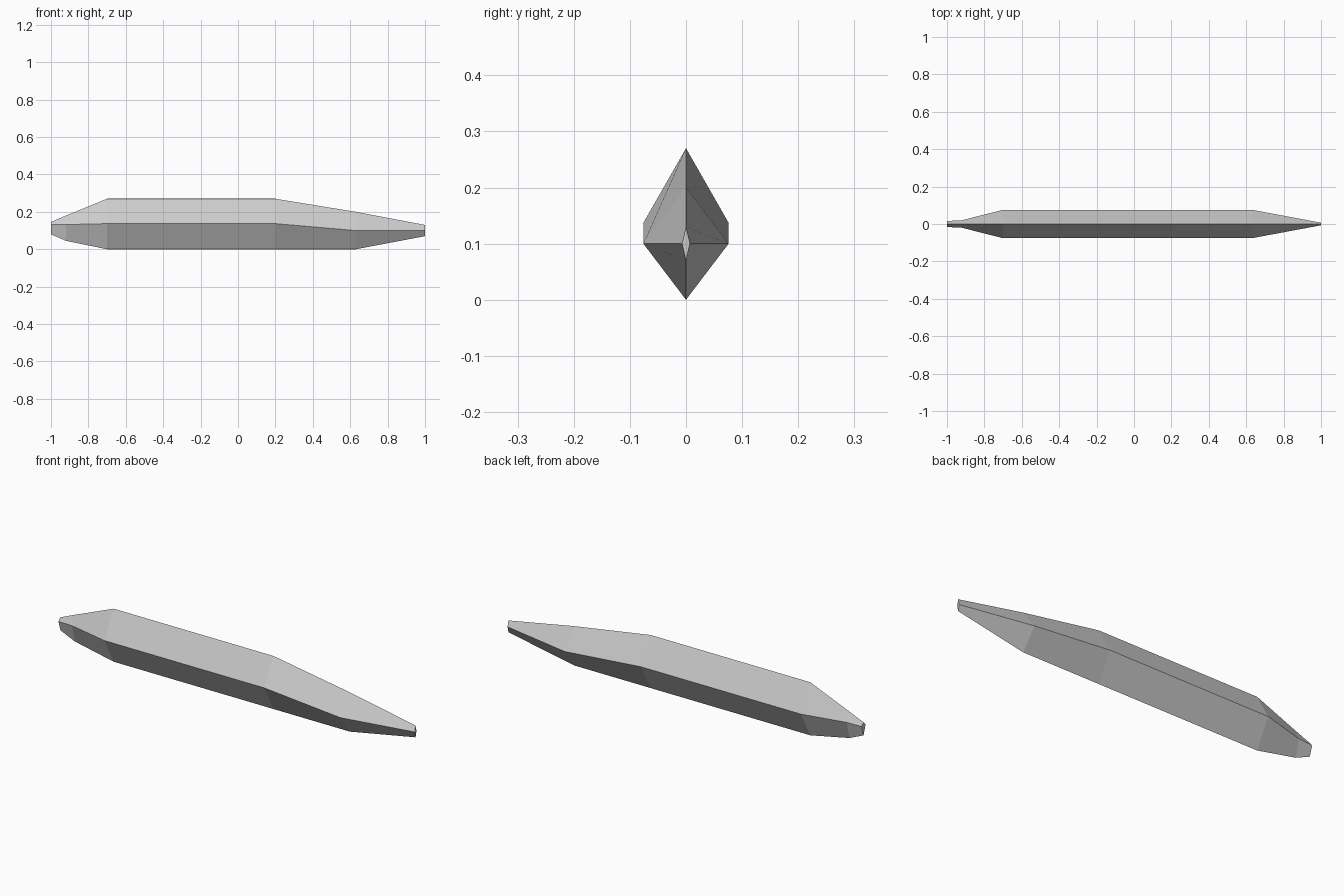
import bpy
import bmesh

cube = bpy.data.objects.get("Cube")
if cube:
    bpy.data.objects.remove(cube, do_unlink=True)

# Plain grey finish
grey = bpy.data.materials.new("light_grey")
grey.use_nodes = True
colour = (0.6, 0.6, 0.6, 1.0)
grey.diffuse_color = colour
grey.node_tree.nodes["Principled BSDF"].inputs["Base Color"].default_value = colour

# Diamond sections along the hull: x, half width, bottom, widest height, top
SECTIONS = [
    (-1.00, 0.016, 0.080, 0.131, 0.146),
    (-0.92, 0.020, 0.045, 0.132, 0.180),
    (-0.70, 0.076, 0.000, 0.137, 0.270),
    (0.20, 0.076, 0.000, 0.137, 0.270),
    (0.63, 0.076, 0.000, 0.100, 0.200),
    (1.00, 0.007, 0.070, 0.100, 0.130),
]

# Hull lofted through the sections
bm = bmesh.new()
rings = []
for x, w, low, mid, top in SECTIONS:
    rings.append([bm.verts.new((x, y, z))
                  for y, z in ((0, low), (w, mid), (0, top), (-w, mid))])
for a, b in zip(rings, rings[1:]):
    for i in range(4):
        j = (i + 1) % 4
        bm.faces.new((a[i], a[j], b[j], b[i]))

# Blunt end caps
bm.faces.new(rings[0])
bm.faces.new(rings[-1])
bmesh.ops.recalc_face_normals(bm, faces=bm.faces)

mesh = bpy.data.meshes.new("hull")
bm.to_mesh(mesh)
bm.free()
mesh.materials.append(grey)
hull = bpy.data.objects.new("hull", mesh)
bpy.context.collection.objects.link(hull)
